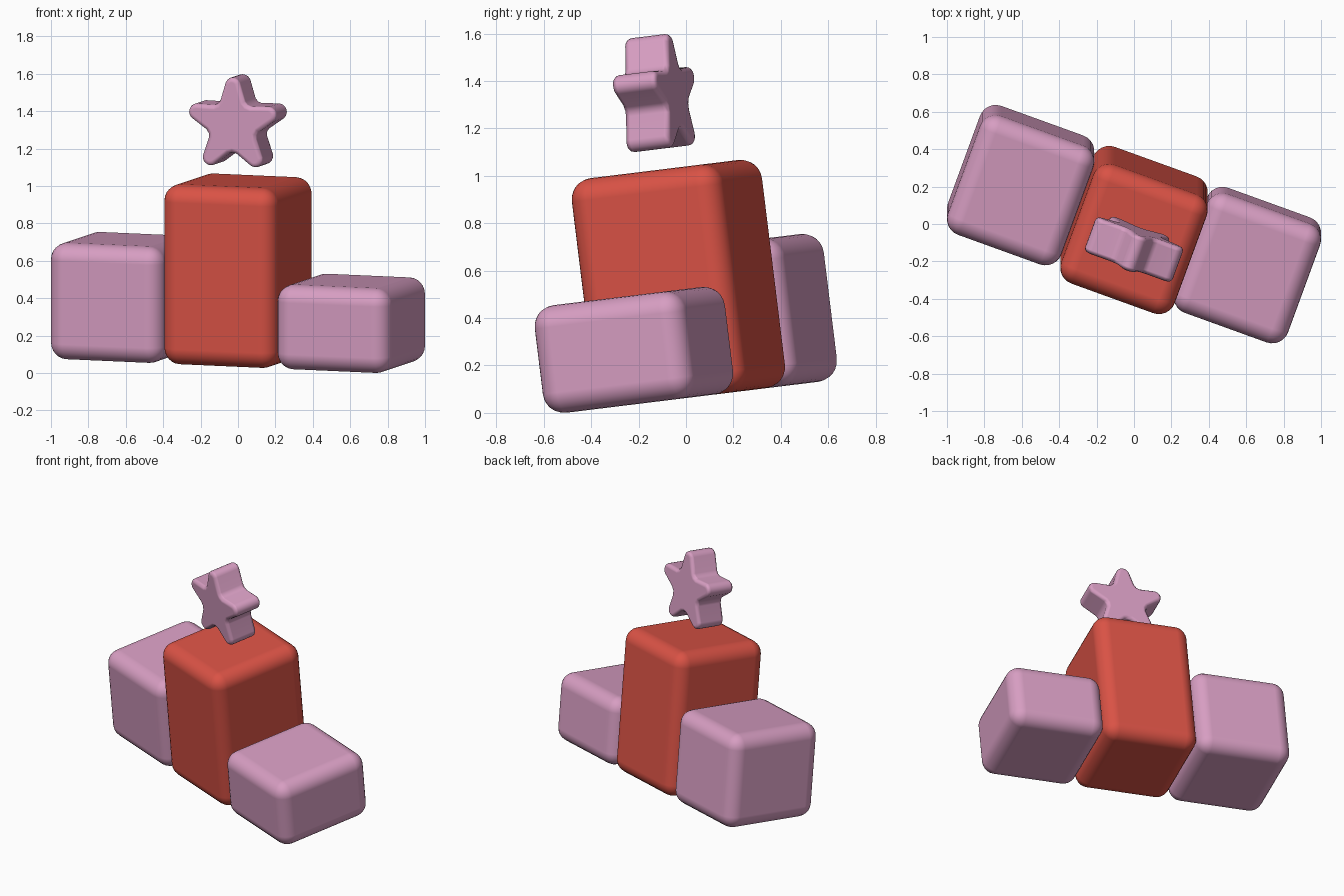
import bpy, bmesh, math
from mathutils import Matrix

if "Cube" in bpy.data.objects:
    bpy.data.objects.remove(bpy.data.objects["Cube"])

# whole model is turned about z, then tilted forward about x
PLACE = (Matrix.Translation((0, 0.027, 0.066))
         @ Matrix.Rotation(math.radians(7), 4, 'X')
         @ Matrix.Rotation(math.radians(-20), 4, 'Z'))
W, D = 0.645, 0.68


def material(name, color):
    m = bpy.data.materials.new(name)
    m.diffuse_color = (*color, 1)
    m.use_nodes = True
    m.node_tree.nodes["Principled BSDF"].inputs["Base Color"].default_value = m.diffuse_color
    return m


pink = material("pink", (0.68, 0.34, 0.54))
red = material("red", (0.70, 0.085, 0.06))


def finish(bm, name, mat, bevel, segments):
    bmesh.ops.recalc_face_normals(bm, faces=bm.faces)
    me = bpy.data.meshes.new(name)
    bm.to_mesh(me)
    bm.free()
    me.materials.append(mat)
    me.shade_smooth()
    ob = bpy.data.objects.new(name, me)
    bpy.context.collection.objects.link(ob)
    ob.matrix_world = PLACE
    b = ob.modifiers.new("round_edges", 'BEVEL')
    b.width, b.segments = bevel, segments
    b.limit_method, b.angle_limit = 'ANGLE', math.radians(60)
    b.harden_normals = True
    return ob


# podium blocks
def block(name, x, height, mat):
    bm = bmesh.new()
    bmesh.ops.create_cube(bm, size=1, matrix=Matrix.Translation((x, 0, height / 2))
                          @ Matrix.Diagonal((W, D, height, 1)))
    finish(bm, name, mat, 0.09, 6)


block("left_step", -W, 0.628, pink)
block("middle_step", 0, 0.97, red)
block("right_step", W, 0.457, pink)

# rounded star floating above the middle step
outline = []
for i in range(5):
    a = math.radians(72 * i)
    for k in range(-3, 4):                      # round tip
        t = a + math.radians(22 * k)
        outline.append((0.215 * math.sin(a) + 0.045 * math.sin(t),
                        0.215 * math.cos(a) + 0.045 * math.cos(t)))
    for off, r in ((28, 0.152), (36, 0.145), (44, 0.152)):   # soft notch
        t = a + math.radians(off)
        outline.append((r * math.sin(t), r * math.cos(t)))
bm = bmesh.new()
face = bm.faces.new([bm.verts.new((x, -0.1, 1.275 + z)) for x, z in outline])
new = bmesh.ops.extrude_face_region(bm, geom=[face])["geom"]
bmesh.ops.translate(bm, vec=(0, 0.2, 0),
                    verts=[v for v in new if isinstance(v, bmesh.types.BMVert)])
finish(bm, "star", pink, 0.025, 3)
